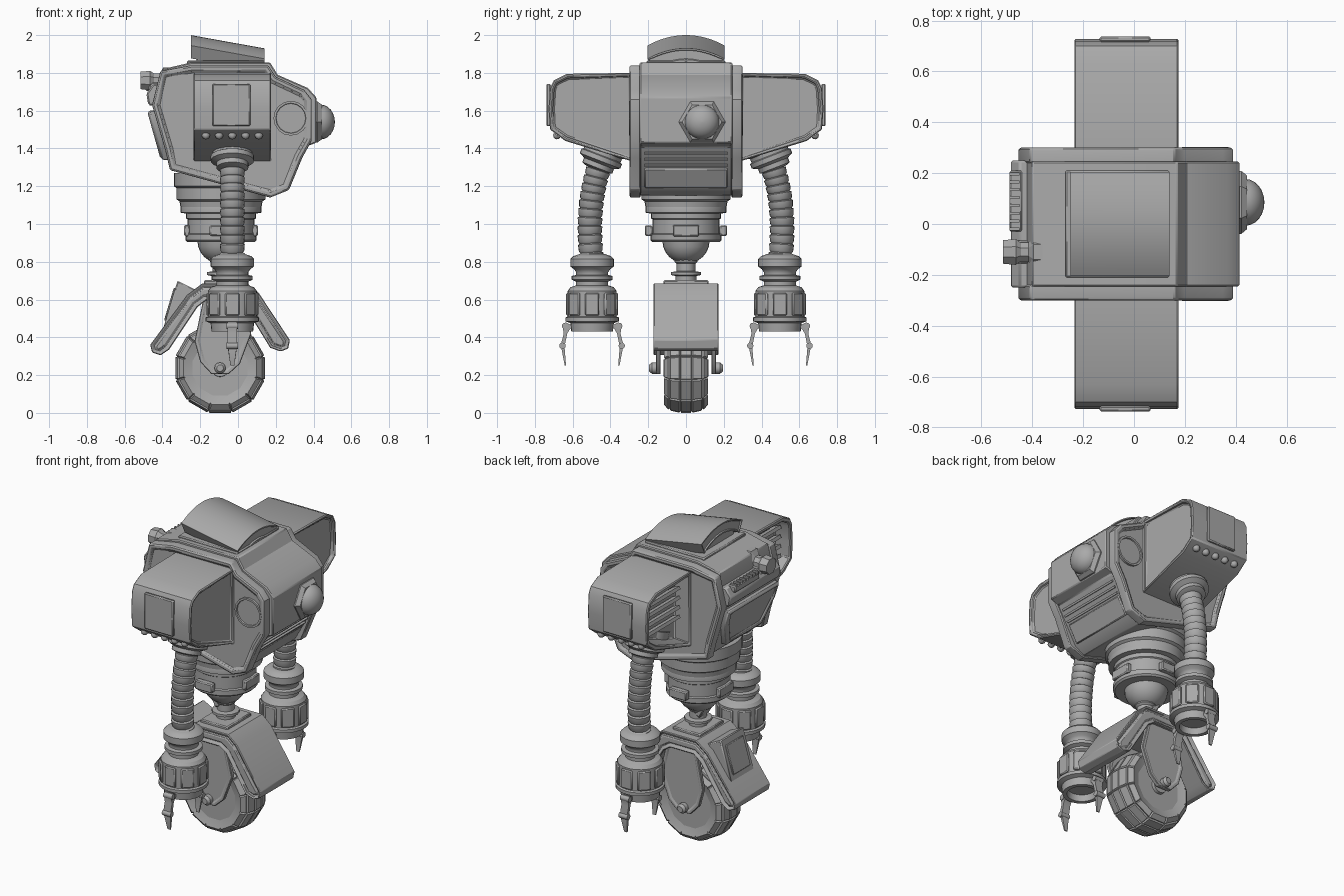
import bpy, bmesh
from math import pi, sin, cos, atan2
from mathutils import Vector, Euler

if "Cube" in bpy.data.objects:
    bpy.data.objects.remove(bpy.data.objects["Cube"])

grey = bpy.data.materials.new("plain_grey")
grey.use_nodes = True
grey.diffuse_color = (0.4, 0.4, 0.4, 1)
grey.node_tree.nodes["Principled BSDF"].inputs["Base Color"].default_value = (0.4, 0.4, 0.4, 1)


def finish(name, bm, bevel=0.0, smooth=0.6):
    bmesh.ops.recalc_face_normals(bm, faces=bm.faces)
    mesh = bpy.data.meshes.new(name)
    bm.to_mesh(mesh)
    bm.free()
    mesh.materials.append(grey)
    mesh.shade_smooth()
    mesh.set_sharp_from_angle(angle=smooth)
    ob = bpy.data.objects.new(name, mesh)
    bpy.context.collection.objects.link(ob)
    if bevel:
        mod = ob.modifiers.new("bevel", "BEVEL")
        mod.width, mod.segments, mod.limit_method = bevel, 1, "ANGLE"
        mod.angle_limit = 0.7
    return ob


def prism(name, pts, axis, a, b, bevel=0.0, inset_hi=(), inset_lo=(), move=None):
    """Extrude a profile from a to b; each inset is (thickness, depth)."""
    bm = bmesh.new()
    place = (lambda u, v, t: (u, t, v)) if axis == "y" else (lambda u, v, t: (t, u, v))
    a, b = min(a, b), max(a, b)
    lo = [bm.verts.new(place(u, v, a)) for u, v in pts]
    hi = [bm.verts.new(place(u, v, b)) for u, v in pts]
    caps = [bm.faces.new(lo), bm.faces.new(hi)]
    for i in range(len(pts)):
        j = (i + 1) % len(pts)
        bm.faces.new((lo[i], lo[j], hi[j], hi[i]))
    bmesh.ops.recalc_face_normals(bm, faces=bm.faces)
    for cap, steps in zip(caps, (inset_lo, inset_hi)):
        for thick, depth in steps:
            bmesh.ops.inset_individual(bm, faces=[cap], thickness=thick, depth=depth)
    if move:
        for v in bm.verts:
            v.co = move(v.co)
    return finish(name, bm, bevel)


def box(name, loc, size, rot=(0, 0, 0), bevel=0.006):
    x, y, z = (s / 2 for s in size)
    ob = prism(name, [(-x, -z), (x, -z), (x, z), (-x, z)], "y", -y, y, bevel)
    ob.location, ob.rotation_euler = loc, rot
    return ob


def loft(rings):
    bm = bmesh.new()
    loops = [[bm.verts.new(p) for p in ring] for ring in rings]
    n = len(loops[0])
    for r0, r1 in zip(loops, loops[1:]):
        for i in range(n):
            bm.faces.new((r0[i], r0[(i + 1) % n], r1[(i + 1) % n], r1[i]))
    bm.faces.new(loops[0])
    bm.faces.new(loops[-1])
    return bm


def circle(r, z, seg, phase=0.0):
    return [Vector((r * cos(2 * pi * i / seg + phase), r * sin(2 * pi * i / seg + phase), z)) for i in range(seg)]


def lathe(name, pts, loc, rot=(0, 0, 0), seg=24, phase=0.0, smooth=0.6):
    """Turn (radius, height) points around the local z axis."""
    ob = finish(name, loft([circle(max(r, 0.001), z, seg, phase) for r, z in pts]), 0, smooth)
    ob.location, ob.rotation_euler = loc, rot
    return ob


def dome(r, h, steps=6):
    return [(r * cos(pi / 2 * i / steps), h * sin(pi / 2 * i / steps)) for i in range(steps + 1)]


# Body: a core between two side plates
side = [(-.41, 1.81), (-.25, 1.84), (.16, 1.84), (.2, 1.78), (.35, 1.71), (.39, 1.66), (.39, 1.44),
        (.34, 1.35), (.27, 1.18), (.17, 1.14), (-.36, 1.285), (-.385, 1.39), (-.455, 1.63)]
core = [(-.4, 1.82), (-.25, 1.855), (.17, 1.855), (.21, 1.79), (.37, 1.72), (.415, 1.67), (.415, 1.43),
        (.36, 1.41), (.235, 1.19), (.17, 1.15), (-.35, 1.3), (-.385, 1.4), (-.45, 1.62)]
prism("body_core", core, "y", -.245, .245, .006)
rim = [(.004, .012), (.028, .0), (.004, -.012)]
for s, label in ((1, "rear"), (-1, "front")):
    prism(label + "_body_plate", side, "y", s * .24, s * .288, .006,
          rim if s > 0 else (), rim if s < 0 else ())
    lathe(label + "_side_port", [(.092, -.02), (.092, .012), (.08, .012), (.078, .004), (0, .004)],
          (.28, s * .29, 1.56), (-s * pi / 2, 0, 0), 16)

# Lower recess with slot and plate
tilt = (0, atan2(.125, .22), 0)
box("recess_plate", (.265, 0, 1.245), (.02, .44, .12), tilt)
for i in range(3):
    box("slot_bar", (.30 + .018 * i, 0, 1.315 + .032 * i), (.03, .44, .012), tilt, 0)

# Domed lamp
lathe("lamp_hex_base", [(.124, -.02), (.124, .012), (.105, .035), (.09, .035)], (.41, .085, 1.54), (0, pi / 2, 0), 6, pi / 2, .3)
lathe("lamp_dome", dome(.092, .075), (.438, .085, 1.54), (0, pi / 2, 0), 24)

# Roof hood
ys = [(i / 8 - 1) * .205 for i in range(17)]
arc = [(y, 2 - .055 * (y / .205) ** 2) for y in ys]
arc += [(y * .84, z - .068) for y, z in reversed(arc)]
prism("roof_hood", arc, "x", -.25, .14, 0, [(.008, 0), (.004, -.008)], [(.008, 0), (.004, -.008)],
      lambda c: Vector((c.x, c.y, c.z - .18 * (c.x + .25))))
prism("hood_pedestal", [(-.22, 1.83), (-.22, 1.92), (.13, 1.865), (.13, 1.83)], "y", -.165, .165, .008)
prism("roof_panel", [(-.27, 1.84), (-.27, 1.865), (.14, 1.865), (.14, 1.84)], "y", -.21, .21, .006)

# Back panel, vent ledge and nozzle
hexa = [(-.25, 1.6), (.25, 1.6), (.25, 1.5), (.17, 1.34), (-.17, 1.34), (-.25, 1.5)]
prism("back_panel", hexa, "x", -.47, -.42, .006, (), [(.02, .012), (.012, 0), (.006, -.012)],
      lambda c: Vector((c.x + .28 * (1.6 - c.z), c.y, c.z)))
prism("vent_ledge", [(-.4, 1.74), (-.45, 1.74), (-.485, 1.69), (-.475, 1.63), (-.42, 1.62)], "y", -.25, .25, .008)
box("vent_bar", (-.465, .09, 1.725), (.05, .24, .04))
for i in range(8):
    box("vent_slat", (-.47, -.02 + .031 * i, 1.745), (.04, .012, .02), bevel=0)
lathe("nozzle", [(.05, 0), (.055, .05), (.04, .07), (.04, .1), (.075, .12), (.075, .165), (.05, .2)],
      (-.515, -.11, 1.76), (0, pi / 2, 0), 8, pi / 8, .3)
box("nozzle_bracket", (-.43, -.11, 1.71), (.08, .09, .08))

# Waist
lathe("waist_collar", [(.25, .18), (.25, .11), (.235, .1), (.235, .04), (.22, .03), (.215, 0)], (-.09, 0, 1.09), seg=32)
lathe("waist_drum", [(.2, 1.13), (.215, 1.1), (.215, 1.06), (.185, 1.055), (.185, 1.03), (.178, 1.025), (.178, .95),
                     (.188, .945), (.188, .915), (.178, .905), (.12, .905)], (-.09, 0, 0), seg=32)
lathe("waist_ball", dome(.125, .12), (-.09, 0, .91), (pi, 0, 0), 24)
lathe("neck", [(.06, .84), (.062, .8), (.05, .79), (.05, .75), (.08, .745), (.08, .73), (.055, .725), (.055, .66)],
      (-.085, 0, 0), seg=12)
box("neck_strut", (-.15, 0, .845), (.04, .1, .17), (0, -.53, 0))

# Shoulders and arms
pod = [(.28, 1.8), (.63, 1.795), (.7, 1.76), (.72, 1.72), (.728, 1.61), (.72, 1.5), (.64, 1.44), (.28, 1.33)]
for s, label in ((1, "rear"), (-1, "front")):
    prism(label + "_shoulder", [(s * y, z) for y, z in pod], "x", -.235, .175, .008,
          [(.02, 0), (.006, -.02)], [(.03, 0), (.012, -.1)])
    box(label + "_shoulder_plate", (-.035, s * .727, 1.63), (.2, .022, .225))
    for i in range(4):
        box(label + "_shoulder_louvre", (-.17, s * .5, 1.52 + .06 * i), (.05, .33, .02), (0, .4, 0), 0)
    for i in range(5):
        ball = dome(.022, .022, 3)
        lathe(label + "_shoulder_stud", [(r, -h) for r, h in ball], (-.17 + .07 * i, s * .682, 1.47), (s * .65, 0, 0), 10)
    lathe(label + "_arm_socket", [(.125, .05), (.125, -.01), (.105, -.02), (.105, -.04), (.115, -.045), (.115, -.07),
                                  (.085, -.085), (.085, -.11), (.06, -.12)], (-.03, s * .43, 1.4), (s * .37, 0, 0))
    # Ribbed hose along a curve
    p0, p1, p2 = (Vector((-.03, s * y, z)) for y, z in ((.42, 1.4), (.54, 1.15), (.498, .8)))
    rings, ribs = [], 14
    for k in range(ribs):
        for part, r in ((0, .056), (.12, .066), (.8, .063)):
            t = (k + part) / ribs
            c = p0 * (1 - t) ** 2 + p1 * 2 * t * (1 - t) + p2 * t * t
            d = (p1 - p0) * (1 - t) + (p2 - p1) * t
            turn = Euler((s * atan2(s * d.y, -d.z), 0, 0)).to_matrix()
            rings.append([c + turn @ v for v in circle(r, 0, 20)])
    finish(label + "_arm_hose", loft(rings))
    # Wrist and hand
    hand = (-.03, s * .497, 0)
    lathe(label + "_wrist", [(.07, .84), (.1, .83), (.115, .815), (.115, .775), (.095, .76), (.085, .745), (.085, .73),
                             (.108, .725), (.108, .705), (.085, .695), (.085, .675), (.115, .665), (.13, .645), (.13, .51),
                             (.142, .505), (.142, .485), (.115, .475), (.11, .43), (.085, .43), (.08, .47), (0, .47)], hand, seg=28)
    for i in range(8):
        a = 2 * pi * i / 8
        box(label + "_hand_pad", (hand[0] + .13 * cos(a), hand[1] + .13 * sin(a), .575), (.016, .075, .12), (0, 0, a))
    claw = [(.1, .46), (.14, .48), (.157, .46), (.15, .42), (.166, .36), (.145, .25), (.138, .25),
            (.146, .35), (.132, .42), (.12, .44)]
    for d in (1, -1):
        prism(label + "_claw", [(hand[1] + d * y, z) for y, z in claw], "x", -.055, -.005, 0,
              move=lambda c: Vector((-.03 + (c.x + .03) * (.4 if c.z < .3 else 1), c.y, c.z)))
        for y, z in ((.143, .46), (.157, .355)):
            lathe(label + "_claw_joint", [(.017, -.03), (.017, .03)], (-.03, hand[1] + d * y, z), (0, pi / 2, 0), 12)

# Waist lugs
for s in (1, -1):
    box("waist_lug", (-.09, s * .198, .965), (.12, .04, .055))
    box("waist_clip", (-.09 + s * .18, 0, .965), (.03, .14, .06))

# Fender over the wheel
fender = [(-.465, .36), (-.27, .625), (-.19, .685), (.05, .685), (.11, .635), (.275, .385), (.265, .34), (.225, .325),
          (.17, .345), (.035, .565), (-.01, .595), (-.17, .595), (-.215, .56), (-.365, .335), (-.41, .305), (-.455, .32)]
lip = [(.012, 0), (.006, -.012), (.01, 0), (.004, .01)]
prism("fender", fender, "y", -.172, .172, .008, lip, lip)
wedge = [(-.32, .7), (-.395, .45), (-.25, .6), (-.22, .65)]
prism("fender_screen_box", wedge, "y", -.115, .115, .006)
box("fender_screen", (-.36, 0, .575), (.012, .17, .18), (0, .29, 0), .004)
box("fender_cap", (-.085, 0, .685), (.19, .24, .035))

# Fork, axle and wheel
fork = [(-.18, .62), (.02, .62), (.07, .42), (.01, .26), (-.05, .205), (-.14, .205), (-.2, .27), (-.23, .38)]
for s in (1, -1):
    prism("fork_plate", fork, "y", s * .135, s * .16, .005, [(.02, 0), (.004, -.006)], [(.02, 0), (.004, -.006)])
    lathe("axle_cap", [(.03, 0), (.03, .04), (.018, .055), (0, .055)], (-.095, s * .14, .237), (-s * pi / 2, 0, 0), 12)
    lathe("wheel_hub", [(.17, 0), (.165, .095), (.145, .095), (.14, .07), (.12, .07), (.115, .09), (.1, .09),
                        (.08, .05), (.05, .05), (.045, .12), (0, .12)], (-.095, 0, .237), (-s * pi / 2, 0, 0), 24)
    for i in range(8):
        a = 2 * pi * i / 8
        box("wheel_spoke", (-.095 + .075 * cos(a), s * .07, .237 + .075 * sin(a)), (.09, .03, .016), (0, -a, 0), 0)

tire = [(.15, -.1), (.19, -.112), (.222, -.085), (.235, -.03), (.235, .03), (.222, .085), (.19, .112), (.15, .1)]
bm = loft([circle(r, z, 12, pi / 12) for r, z in tire])
treads = [f for f in bm.faces if len(f.verts) == 4 and f.calc_center_median().xy.length > .18]
bmesh.ops.recalc_face_normals(bm, faces=bm.faces)
bmesh.ops.inset_individual(bm, faces=treads, thickness=.006, depth=.01)
wheel = finish("wheel_tire", bm, 0, .2)
wheel.location, wheel.rotation_euler = (-.095, 0, .237), (pi / 2, 0, 0)
